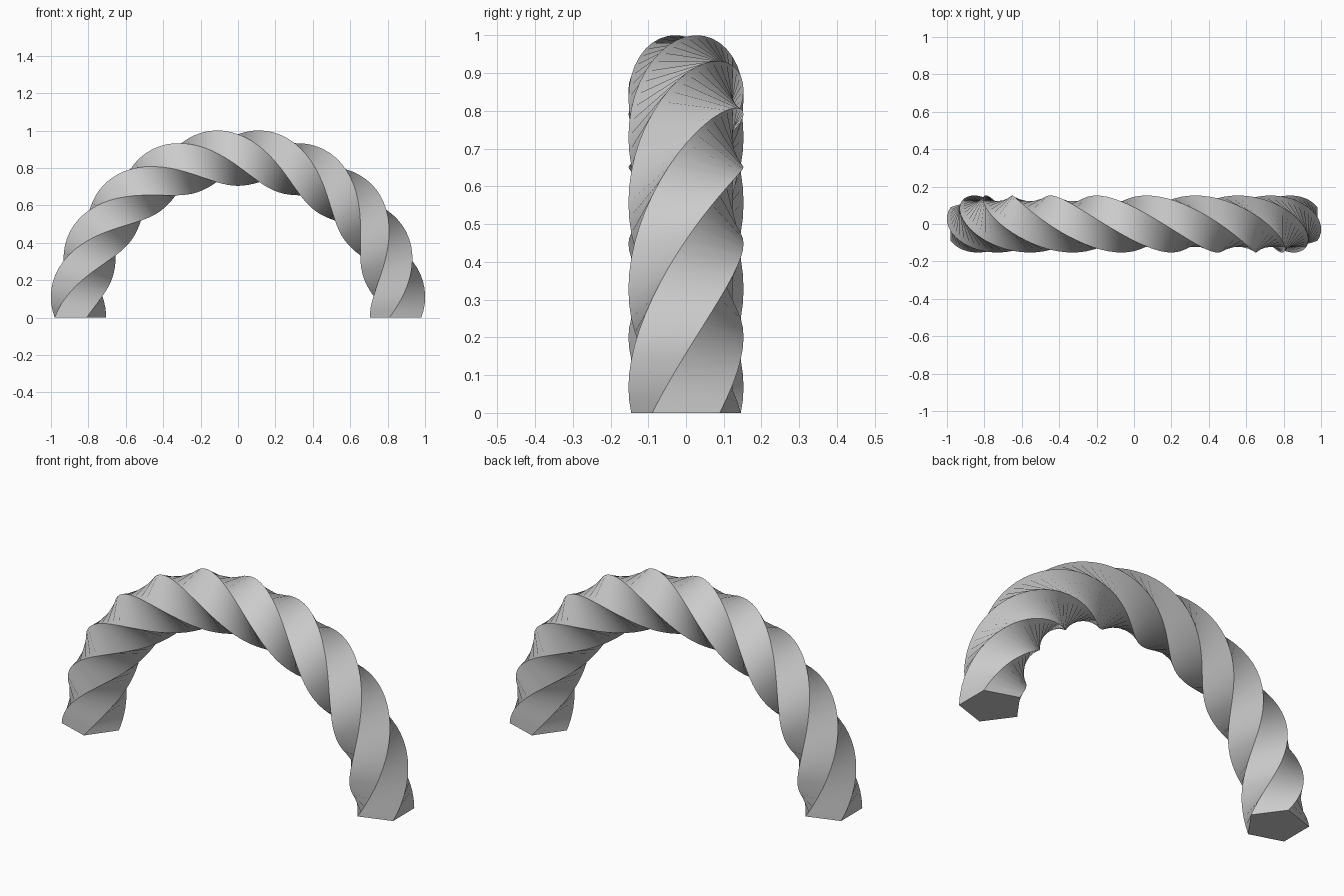
import bpy, bmesh
from math import sin, cos, pi, radians

if "Cube" in bpy.data.objects:
    bpy.data.objects.remove(bpy.data.objects["Cube"])

ARCH_R = 0.857         # centreline radius of the half-circle arch
TUBE_R = 0.1525        # pentagon corner radius
SIDES = 5
STEPS = 80
TWIST = 4 * pi         # two full turns from right foot to left foot


def ring(bm, t):
    """Pentagon cross-section at fraction t along the arch."""
    theta = pi * t
    verts = []
    for k in range(SIDES):
        a = pi + 2 * pi * k / SIDES + TWIST * t
        d = ARCH_R + TUBE_R * cos(a)
        verts.append(bm.verts.new((d * cos(theta), TUBE_R * sin(a), d * sin(theta))))
    return verts


# Twisted pentagonal bar swept along the arch
bm = bmesh.new()
rings = [ring(bm, i / STEPS) for i in range(STEPS + 1)]
for lo, hi in zip(rings, rings[1:]):
    for k in range(SIDES):
        n = (k + 1) % SIDES
        bm.faces.new((lo[k], lo[n], hi[n], hi[k]))

# Flat feet
bm.faces.new(rings[0])
bm.faces.new(rings[-1])
bmesh.ops.recalc_face_normals(bm, faces=bm.faces[:])

mesh = bpy.data.meshes.new("twisted_arch")
bm.to_mesh(mesh)
bm.free()
arch = bpy.data.objects.new("twisted_arch", mesh)
bpy.context.collection.objects.link(arch)

# Smooth along the length, crisp along the corners
bpy.context.view_layer.objects.active = arch
arch.select_set(True)
bpy.ops.object.shade_smooth_by_angle(angle=radians(30))
